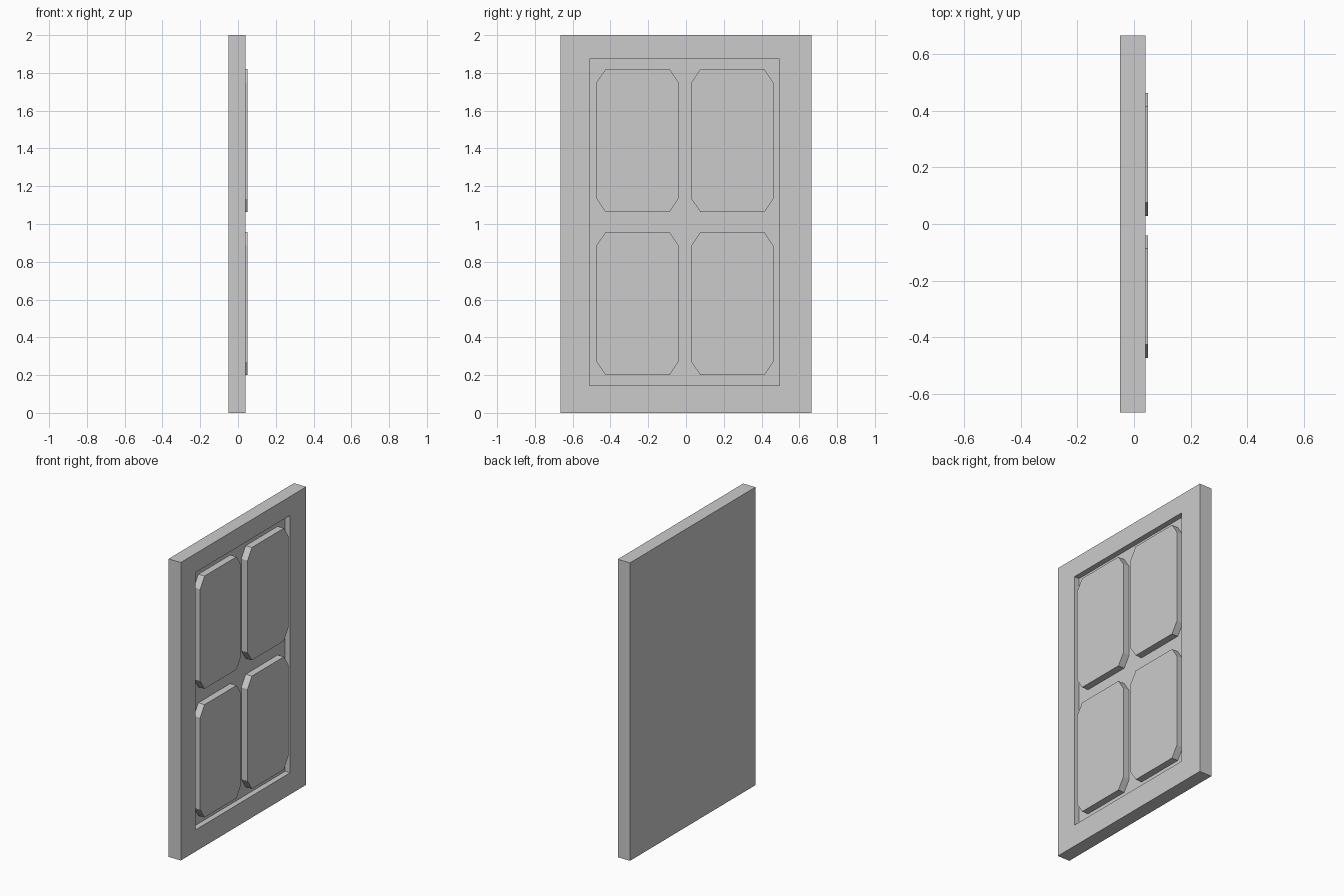
import bpy, bmesh

if "Cube" in bpy.data.objects:
    bpy.data.objects.remove(bpy.data.objects["Cube"])

FLOOR, FACE, TOP = 0.004, 0.041, 0.05   # recess floor, door face, panel face (x)


def rect(y0, y1, z0, z1):
    return [(y0, z0), (y1, z0), (y1, z1), (y0, z1)]


def finish(name, bm):
    bmesh.ops.recalc_face_normals(bm, faces=bm.faces)
    mesh = bpy.data.meshes.new(name)
    bm.to_mesh(mesh)
    bm.free()
    obj = bpy.data.objects.new(name, mesh)
    bpy.context.collection.objects.link(obj)
    return obj


def ring(bm, outline, x):
    return [bm.verts.new((x, y, z)) for y, z in outline]


def bridge(bm, a, b):
    for i in range(len(a)):
        j = (i + 1) % len(a)
        bm.faces.new((a[i], a[j], b[j], b[i]))


# Door slab: back, outer sides, front border, recess walls, recess floor
outer = rect(-0.665, 0.665, 0, 2)
inner = rect(-0.51, 0.495, 0.146, 1.873)
bm = bmesh.new()
rings = [ring(bm, outer, -0.05), ring(bm, outer, FACE),
         ring(bm, inner, FACE), ring(bm, inner, FLOOR)]
bm.faces.new(rings[0])
for a, b in zip(rings, rings[1:]):
    bridge(bm, a, b)
bm.faces.new(rings[-1])
finish("door_slab", bm)


# Four raised panels with cut corners
def panel(name, y0, z0, w=0.433, h=0.757, cy=0.047, cz=0.07):
    y1, z1 = y0 + w, z0 + h
    outline = [(y0 + cy, z0), (y1 - cy, z0), (y1, z0 + cz), (y1, z1 - cz),
               (y1 - cy, z1), (y0 + cy, z1), (y0, z1 - cz), (y0, z0 + cz)]
    bm = bmesh.new()
    a, b = ring(bm, outline, FLOOR), ring(bm, outline, TOP)
    bm.faces.new(a)
    bm.faces.new(b)
    bridge(bm, a, b)
    finish(name, bm)


for side, y in (("left", -0.473), ("right", 0.029)):
    for level, z in (("lower", 0.2), ("upper", 1.063)):
        panel(f"{level}_{side}_panel", y, z)
